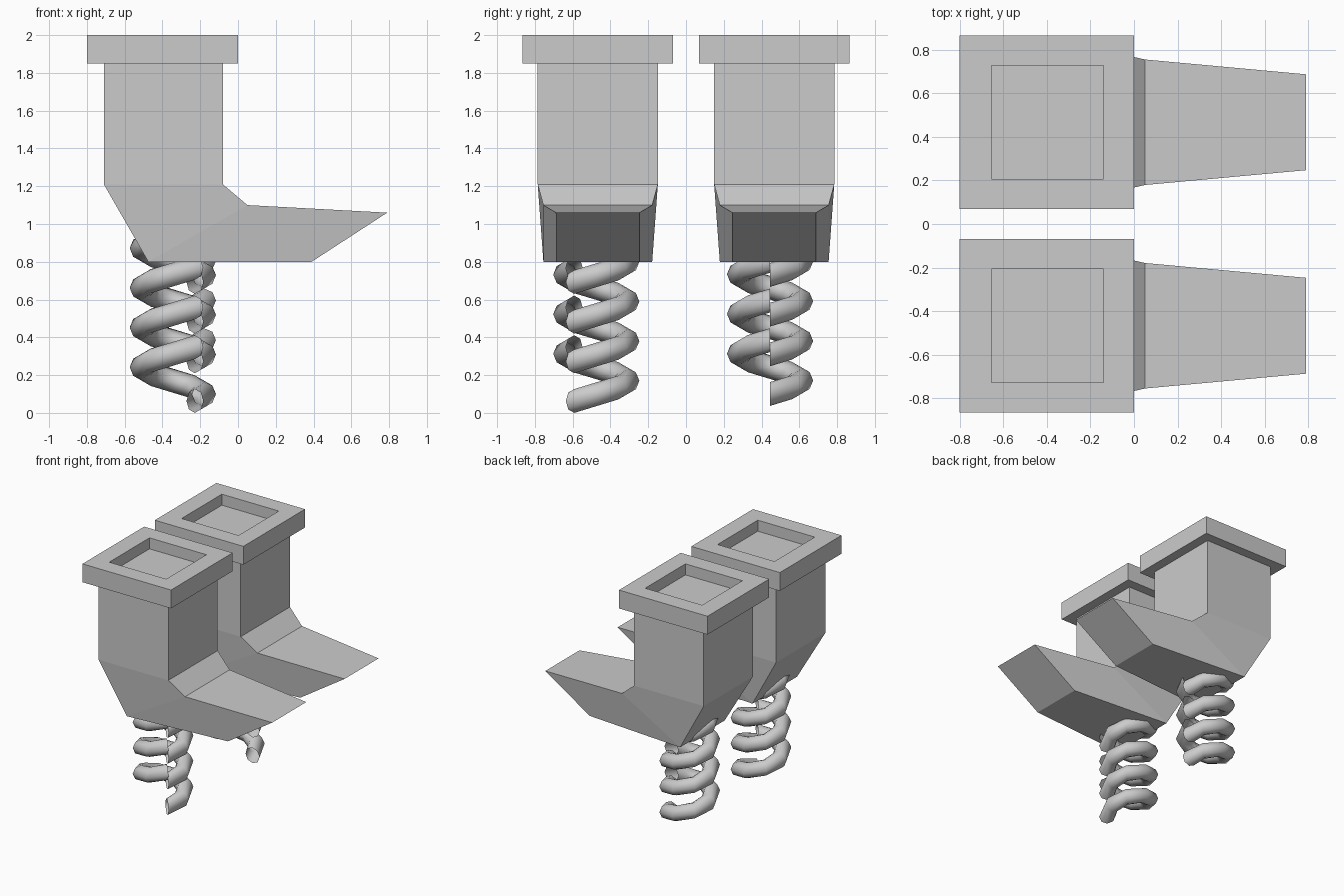
import bpy, bmesh
from math import cos, sin, pi, radians

if "Cube" in bpy.data.objects:
    bpy.data.objects.remove(bpy.data.objects["Cube"])


def make_object(name, bm, smooth=False):
    bmesh.ops.recalc_face_normals(bm, faces=bm.faces)
    for f in bm.faces:
        f.smooth = smooth
    mesh = bpy.data.meshes.new(name)
    bm.to_mesh(mesh)
    bm.free()
    ob = bpy.data.objects.new(name, mesh)
    bpy.context.collection.objects.link(ob)
    return ob


# Boot sections: back (x, z), front (x, z), half width
SECTIONS = [
    ((-0.655, 1.91), (-0.14, 1.91), 0.26),   # recess floor
    ((-0.655, 2.00), (-0.14, 2.00), 0.26),   # recess rim
    ((-0.80, 2.00), (0.00, 2.00), 0.398),    # cuff top
    ((-0.80, 1.85), (0.00, 1.85), 0.398),    # cuff bottom
    ((-0.71, 1.85), (-0.08, 1.85), 0.318),   # shaft top
    ((-0.71, 1.21), (-0.08, 1.21), 0.318),   # ankle
    ((-0.475, 0.80), (0.05, 1.10), 0.288),   # heel to instep
    ((0.39, 0.80), (0.79, 1.06), 0.22),      # toe
]


def boot(name, cy):
    bm = bmesh.new()
    rings = []
    for (xb, zb), (xf, zf), h in SECTIONS:
        rings.append([bm.verts.new(p) for p in (
            (xb, cy - h, zb), (xf, cy - h, zf), (xf, cy + h, zf), (xb, cy + h, zb))])
    for a, b in zip(rings, rings[1:]):
        for i in range(4):
            j = (i + 1) % 4
            bm.faces.new((a[i], a[j], b[j], b[i]))
    bm.faces.new(rings[0])
    bm.faces.new(rings[-1])
    return make_object(name, bm)


# Spring: stacked single coils, each rising more than the stacking step
def spring(name, cx, cy, z0, start, coils=4, step=0.21, rise=0.285,
           radius=0.165, tube=0.063, segs=8, sides=8):
    bm = bmesh.new()
    for c in range(coils):
        rings = []
        for s in range(segs + 1):
            t = start + 2 * pi * s / segs
            z = z0 + c * step + rise * s / segs
            ring = []
            for k in range(sides):
                a = 2 * pi * k / sides
                r = radius + tube * cos(a)
                ring.append(bm.verts.new((cx + r * cos(t), cy + r * sin(t), z + tube * sin(a))))
            rings.append(ring)
        for a, b in zip(rings, rings[1:]):
            for k in range(sides):
                m = (k + 1) % sides
                bm.faces.new((a[k], a[m], b[m], b[k]))
    return make_object(name, bm, smooth=True)


boot("right_boot", -0.467)
boot("left_boot", 0.467)
spring("right_spring", -0.345, -0.475, 0.063, radians(-45))
spring("left_spring", -0.345, 0.445, 0.10, 0.0)
